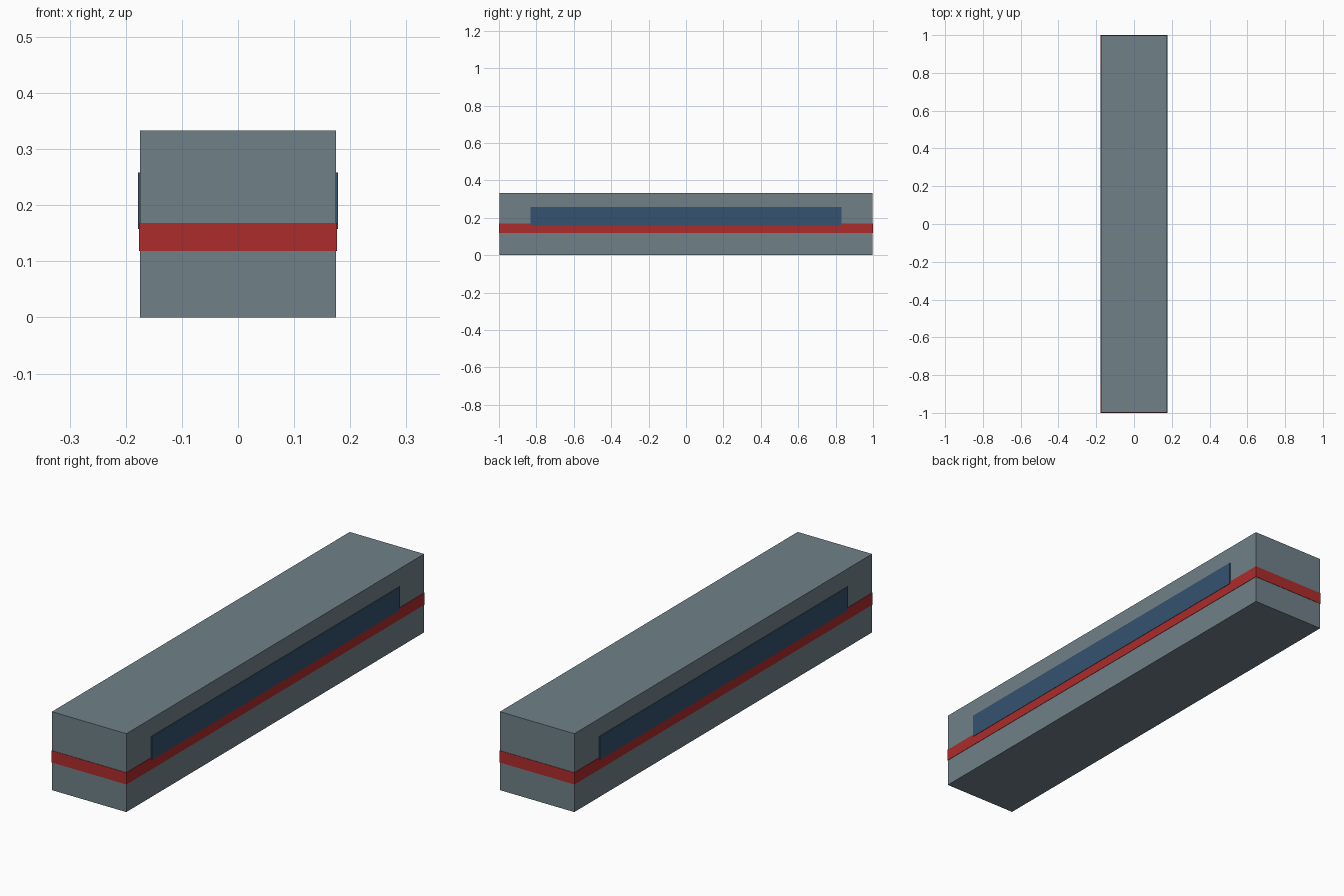
import bpy

if "Cube" in bpy.data.objects:
    bpy.data.objects.remove(bpy.data.objects["Cube"])


def material(name, color):
    mat = bpy.data.materials.new(name)
    mat.diffuse_color = color
    mat.use_nodes = True
    mat.node_tree.nodes["Principled BSDF"].inputs["Base Color"].default_value = mat.diffuse_color
    return mat


def box(name, size, z_mid, mat):
    """Box centred on x = y = 0 with its middle at z_mid."""
    bpy.ops.mesh.primitive_cube_add(size=1, location=(0, 0, z_mid))
    obj = bpy.context.object
    obj.name = name
    obj.scale = size
    bpy.ops.object.transform_apply(location=False, rotation=False, scale=True)
    obj.data.materials.append(mat)
    return obj


slate = material("slate_paint", (0.16, 0.22, 0.25, 1))
red = material("red_paint", (0.42, 0.025, 0.025, 1))
blue = material("dark_glass", (0.035, 0.085, 0.16, 1))

# Carriage body
box("carriage_body", (0.3494, 1.9967, 0.3328), 0.1664, slate)
# Stripe wrapping all four sides
box("stripe", (0.3528, 2.0, 0.05), 0.143, red)
# Window strip running through to both long sides
box("window_strip", (0.3561, 1.664, 0.1), 0.208, blue)
